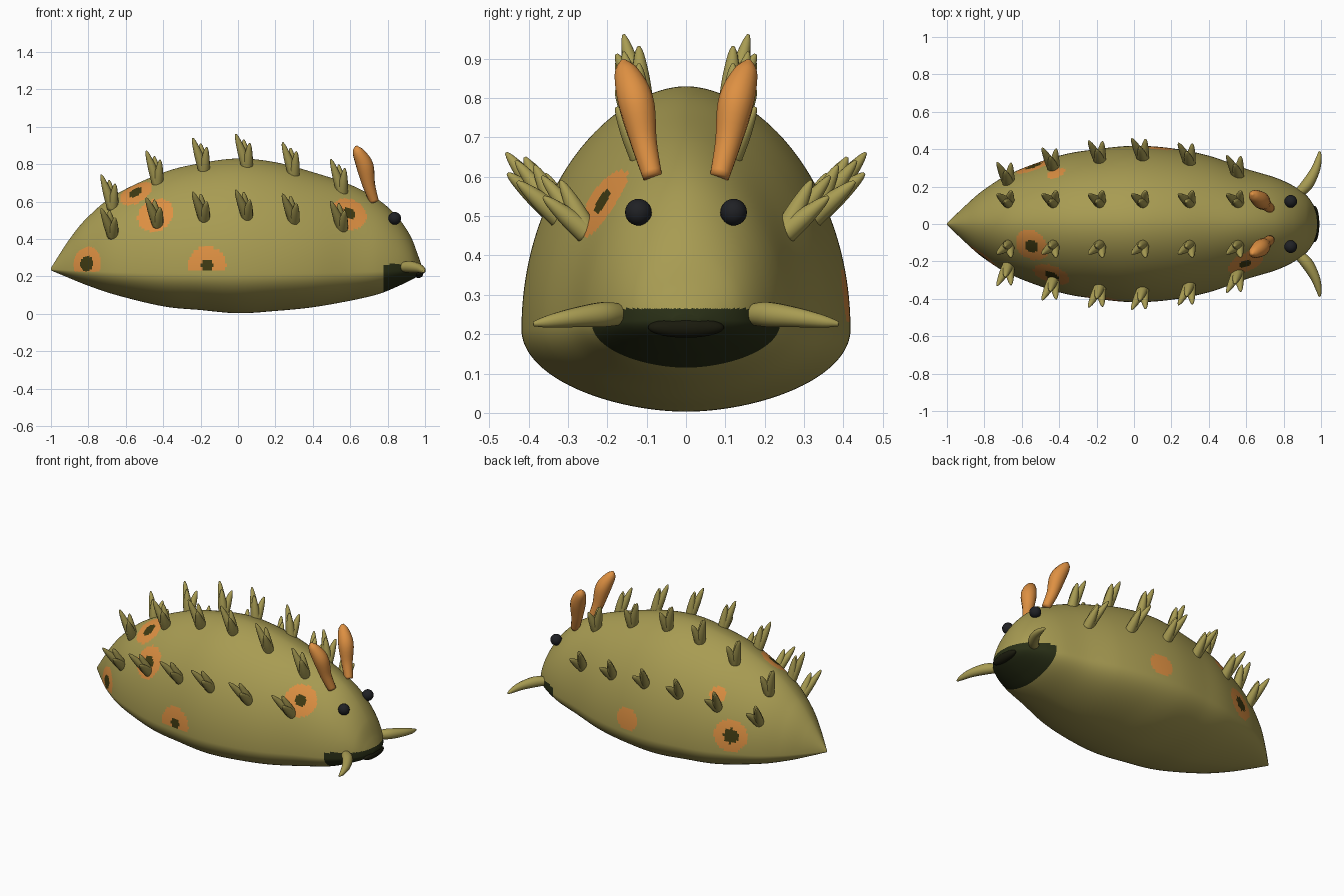
import bpy, bmesh, math
from mathutils import Vector, Matrix

if "Cube" in bpy.data.objects:
    bpy.data.objects.remove(bpy.data.objects["Cube"], do_unlink=True)


def material(name, rgb):
    mat = bpy.data.materials.new(name)
    mat.use_nodes = True
    mat.diffuse_color = (*rgb, 1)
    mat.node_tree.nodes["Principled BSDF"].inputs["Base Color"].default_value = (*rgb, 1)
    return mat


olive = material("olive skin", (0.39, 0.33, 0.085))
orange = material("orange", (0.73, 0.28, 0.055))
spot_dark = material("dark spot centre", (0.05, 0.042, 0.006))
moss = material("dark moss muzzle", (0.022, 0.028, 0.008))
black = material("black eye", (0.014, 0.015, 0.018))
mouth_dark = material("mouth", (0.01, 0.01, 0.004))


def finish(bm, name, mats):
    bmesh.ops.recalc_face_normals(bm, faces=bm.faces)
    mesh = bpy.data.meshes.new(name)
    bm.to_mesh(mesh)
    bm.free()
    for mat in mats:
        mesh.materials.append(mat)
    mesh.shade_smooth()
    obj = bpy.data.objects.new(name, mesh)
    bpy.context.collection.objects.link(obj)
    return obj


def spline(rows, t):
    """Catmull-Rom interpolation through rows of values."""
    i = min(int(t), len(rows) - 2)
    f = t - i
    a, b, c, d = (rows[max(0, min(len(rows) - 1, i + k))] for k in (-1, 0, 1, 2))
    return [0.5 * (2 * q + (r - p) * f + (2 * p - 5 * q + 4 * r - s) * f * f
                   + (3 * q - p - 3 * r + s) * f ** 3)
            for p, q, r, s in zip(a, b, c, d)]


def loft(bm, rings):
    """Skin a list of point rings and cap both ends."""
    loops = [[bm.verts.new(p) for p in ring] for ring in rings]
    n = len(loops[0])
    for lo, hi in zip(loops, loops[1:]):
        for k in range(n):
            bm.faces.new((lo[k], lo[(k + 1) % n], hi[(k + 1) % n], hi[k]))
    bm.faces.new(loops[0])
    bm.faces.new(loops[-1])


def tube(bm, path, radii, steps=5, sides=14):
    """Tapered tube along a smooth path."""
    rows = [(*p, r) for p, r in zip(path, radii)]
    samples = [spline(rows, k / steps) for k in range((len(rows) - 1) * steps + 1)]
    pts = [Vector(s[:3]) for s in samples]
    rings = []
    for i, p in enumerate(pts):
        axis = pts[min(i + 1, len(pts) - 1)] - pts[max(i - 1, 0)]
        rot = axis.to_track_quat("Z", "Y")
        rings.append([p + rot @ Vector((math.cos(a), math.sin(a), 0)) * samples[i][3]
                      for a in (math.tau * k / sides for k in range(sides))])
    loft(bm, rings)


# Body profile: x, top, bottom, half width
PROFILE = [
    (-1.0, 0.245, 0.232, 0.004), (-0.9, 0.40, 0.19, 0.10), (-0.8, 0.52, 0.15, 0.185),
    (-0.65, 0.64, 0.10, 0.275), (-0.4, 0.755, 0.04, 0.365), (-0.2, 0.805, 0.02, 0.40),
    (0.0, 0.83, 0.003, 0.418), (0.2, 0.81, 0.015, 0.405), (0.4, 0.757, 0.035, 0.365),
    (0.6, 0.69, 0.07, 0.295), (0.75, 0.61, 0.105, 0.25), (0.85, 0.52, 0.145, 0.205),
    (0.92, 0.42, 0.178, 0.155), (0.96, 0.32, 0.20, 0.10), (0.984, 0.25, 0.215, 0.035),
]


def waist(x):
    return 0.212 + 0.025 * x * x


def skin(row, a):
    x, top, bottom, w = row
    c, s = math.cos(a), math.sin(a)
    mid = waist(x)
    reach = top - mid if s > 0 else mid - bottom
    return Vector((x, math.copysign(w * abs(c) ** 1.1, c), mid + reach * s))


def row_at(x):
    for i, (p, q) in enumerate(zip(PROFILE, PROFILE[1:])):
        if x <= q[0]:
            return spline(PROFILE, i + (x - p[0]) / (q[0] - p[0]))


# Body
SUB, AROUND = 20, 200
bm = bmesh.new()
loft(bm, [[skin(spline(PROFILE, k / SUB), math.tau * j / AROUND) for j in range(AROUND)]
          for k in range((len(PROFILE) - 1) * SUB + 1)])
faces = [(f, f.calc_center_median()) for f in bm.faces]

# Muzzle patch
for f, c in faces:
    if c.x > 0.777 and c.z < 0.265:
        f.material_index = 3

# Spots: centre, outer radius, dark centre radius
SPOTS = [
    ((-0.81, -0.18, 0.265), 0.092, 0.042), ((-0.165, -0.40, 0.265), 0.102, 0.032),
    ((-0.44, -0.29, 0.53), 0.1, 0.04), ((-0.555, -0.12, 0.66), 0.095, 0.04),
    ((0.605, -0.23, 0.55), 0.097, 0.034), ((-0.54, 0.33, 0.33), 0.1, 0.045),
    ((0.13, 0.40, 0.29), 0.075, 0), ((-0.42, 0.27, 0.55), 0.05, 0),
]
for centre, outer, inner in SPOTS:
    target = Vector(centre)
    snap = min((c for f, c in faces), key=lambda c: (c - target).length_squared)
    for f, c in faces:
        d = (c - snap).length
        if d < outer and c.z > 0.225:
            f.material_index = 2 if d < inner else 1
finish(bm, "body", [olive, orange, spot_dark, moss])

# Back spikes: two rows per side, each a cluster of three tapered prongs
PRONGS = [(-0.062, 0.168, 0.0), (0.012, 0.125, 0.03), (-0.02, 0.13, -0.03)]
for side, label in ((1, "left"), (-1, "right")):
    for row_name in ("upper", "lower"):
        bm = bmesh.new()
        for x in (-0.665, -0.43, -0.18, 0.05, 0.3, 0.555):
            row = row_at(x)
            if row_name == "upper":
                angle = math.acos((0.115 / row[3]) ** 0.9)
                out = Vector((0, 0.25, 0.97))
            else:
                angle = math.radians(31)
                out = Vector((0, 0.62, 0.78))
            across = Vector((0, out.z, -out.y))
            base = skin(row, angle) - out * 0.02
            for dx, length, spread in PRONGS:
                tip = base + Vector((dx, 0, 0)) + out * (length + 0.02) + across * spread
                path = [base, base.lerp(tip, 0.45), base.lerp(tip, 0.85), tip]
                flip = Vector((1, side, 1))
                tube(bm, [p * flip for p in path], (0.03, 0.024, 0.013, 0.004), 4, 12)
        finish(bm, f"{label}_{row_name}_spikes", [olive])

    # Horn-like feelers on top of the head
    bm = bmesh.new()
    foot, tip = Vector((0.728, side * 0.085, 0.60)), Vector((0.632, side * 0.16, 0.897))
    bow = Vector((-0.012, side * 0.006, 0))
    tube(bm, [foot, foot.lerp(tip, 0.3), foot.lerp(tip, 0.65) - bow,
              foot.lerp(tip, 0.9), tip], (0.025, 0.034, 0.046, 0.03, 0.006))
    finish(bm, f"{label}_feeler", [orange])

    # Curved mouth tentacles
    bm = bmesh.new()
    tube(bm, [(0.88, side * 0.165, 0.25), (0.925, side * 0.21, 0.25),
              (0.968, side * 0.285, 0.242), (0.988, side * 0.35, 0.232),
              (0.992, side * 0.388, 0.226)], (0.026, 0.032, 0.025, 0.016, 0.006))
    finish(bm, f"{label}_mouth_tentacle", [olive])

    # Eyes
    bm = bmesh.new()
    bmesh.ops.create_uvsphere(bm, u_segments=20, v_segments=12, radius=0.034,
                              matrix=Matrix.Translation((0.838, side * 0.121, 0.51)))
    finish(bm, f"{label}_eye", [black])

# Mouth
bm = bmesh.new()
bmesh.ops.create_uvsphere(bm, u_segments=28, v_segments=14, radius=1,
                          matrix=Matrix.Translation((0.965, 0, 0.217))
                          @ Matrix.Diagonal((0.026, 0.097, 0.026, 1)))
finish(bm, "mouth", [mouth_dark])
